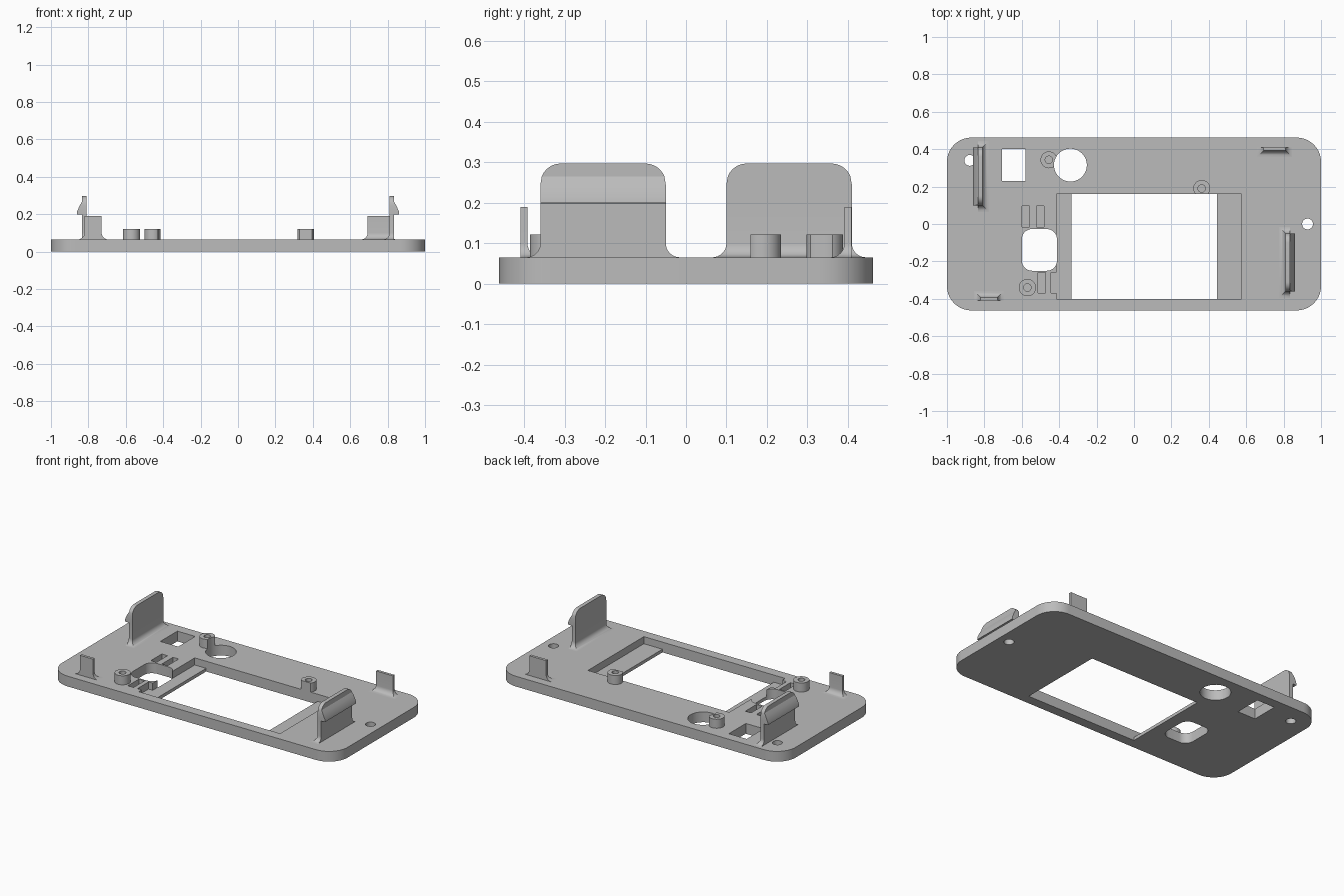
import bpy, bmesh
from math import sin, cos, pi, sqrt

cube = bpy.data.objects.get("Cube")
if cube:
    bpy.data.objects.remove(cube, do_unlink=True)

grey = bpy.data.materials.new("plain grey")
grey.use_nodes = True
grey.diffuse_color = (0.5, 0.5, 0.5, 1)
grey.node_tree.nodes["Principled BSDF"].inputs["Base Color"].default_value = (0.5, 0.5, 0.5, 1)

TOP = 0.065     # upper face of the plate
LEDGE = 0.02    # floor of the recesses
FILLET = 0.035  # blend at the foot of the upright walls


def loft(name, rings):
    """Closed solid through a stack of equally long outlines."""
    bm = bmesh.new()
    loops = [[bm.verts.new(p) for p in ring] for ring in rings]
    n = len(loops[0])
    for a, b in zip(loops, loops[1:]):
        for i in range(n):
            j = (i + 1) % n
            bm.faces.new((a[i], a[j], b[j], b[i]))
    bm.faces.new(loops[0][::-1])
    bm.faces.new(loops[-1])
    bmesh.ops.recalc_face_normals(bm, faces=bm.faces)
    mesh = bpy.data.meshes.new(name)
    bm.to_mesh(mesh)
    bm.free()
    mesh.materials.append(grey)
    obj = bpy.data.objects.new(name, mesh)
    bpy.context.collection.objects.link(obj)
    return obj


def slab(name, x0, x1, y0, y1, z0, z1, r=0):
    """Upright block, with rounded corners when r is given."""
    pts = []
    steps = 10 if r else 0
    corners = ((x1 - r, y1 - r), (x0 + r, y1 - r), (x0 + r, y0 + r), (x1 - r, y0 + r))
    for k, (cx, cy) in enumerate(corners):
        for i in range(steps + 1):
            a = pi / 2 * (k + i / max(steps, 1))
            pts.append((cx + r * cos(a), cy + r * sin(a)))
    return loft(name, [[(x, y, z) for x, y in pts] for z in (z0, z1)])


def disc(name, x, y, r, z0, z1):
    pts = [(x + r * cos(i * pi / 20), y + r * sin(i * pi / 20)) for i in range(40)]
    return loft(name, [[(px, py, z) for px, py in pts] for z in (z0, z1)])


def boolean(obj, other, operation):
    mod = obj.modifiers.new(operation.lower(), 'BOOLEAN')
    mod.operation = operation
    mod.solver = 'EXACT'
    mod.object = other
    bpy.context.view_layer.objects.active = obj
    bpy.ops.object.modifier_apply(modifier=mod.name)
    bpy.data.objects.remove(other, do_unlink=True)


def shade(obj):
    bpy.ops.object.select_all(action='DESELECT')
    obj.select_set(True)
    bpy.context.view_layer.objects.active = obj
    bpy.ops.object.shade_smooth_by_angle(angle=pi / 6)


# Plate with its screw posts
plate = slab("face_plate", -1, 1, -0.462, 0.462, 0, TOP, 0.13)
posts = [(-0.455, 0.343, 0.045), (0.362, 0.19, 0.045), (-0.57, -0.34, 0.046)]
for x, y, r in posts:
    boolean(plate, disc("post", x, y, r, 0.03, 0.122), 'UNION')

# Openings and recesses
low, high = -0.1, 0.3
cutters = [disc("pilot_hole", x, y, 0.02, 0.04, high) for x, y, r in posts]
cutters += [
    slab("window_recess", -0.415, 0.575, -0.4, 0.16, LEDGE, high),
    slab("window_opening", -0.335, 0.445, -0.4, 0.16, low, high),
    slab("square_opening", -0.705, -0.58, 0.23, 0.4, low, high),
    slab("rounded_opening", -0.6, -0.412, -0.25, -0.027, low, high, 0.055),
    disc("round_opening", -0.34, 0.315, 0.088, low, high),
    disc("left_screw_hole", 0.928, 0, 0.029, low, high),
    disc("right_screw_hole", -0.878, 0.34, 0.029, low, high),
    slab("notch", -0.445, -0.4, -0.37, -0.26, LEDGE, high),
]
for x, y in ((-0.58, 0.04), (-0.502, 0.04), (-0.492, -0.315)):
    cutters.append(slab("slot", x - 0.02, x + 0.02, y - 0.055, y + 0.055, LEDGE, high))
for cutter in cutters:
    boolean(plate, cutter, 'DIFFERENCE')
shade(plate)


def wall(name, half, thick, height, place, corner=0, hook=()):
    """Upright wall: flared foot, optional rounded top corners and outer hook.
    place maps (along, outward, z) into the model."""
    # each level is height, extra length, inward flare, outward hook
    levels = [(TOP - 0.01, FILLET, FILLET, 0)]
    for i in range(9):
        a = pi / 2 * i / 8
        flare = FILLET * (1 - sin(a))
        levels.append((TOP + FILLET * (1 - cos(a)), flare, flare, 0))

    def trim(z):
        d = max(0, z - (height - corner))
        return sqrt(max(0, corner ** 2 - d ** 2)) - corner

    for z, out in hook:
        levels.append((z, trim(z), 0, out))
    if corner:
        for i in range(9):
            z = height - corner + corner * sin(pi / 2 * i / 8)
            if not hook or z > hook[-1][0]:
                levels.append((z, trim(z), 0, 0))
    else:
        levels.append((height, 0, 0, 0))
    rings = []
    for z, extra, flare, out in levels:
        s = half + extra
        outline = ((-s, -flare), (s, -flare), (s, thick + out), (-s, thick + out))
        rings.append([place(u, v, z) for u, v in outline])
    shade(loft(name, rings))


# Hooked clips at the two ends
HOOK = ((0.198, 0), (0.199, 0.027), (0.215, 0.025), (0.245, 0.012), (0.265, 0))
for name, side, y in (("left_clip", 1, -0.205), ("right_clip", -1, 0.255)):
    wall(name, 0.155, 0.025, 0.297,
         lambda u, v, z: (side * (0.81 + v), y + u, z), 0.05, HOOK)

# Plain tabs along the long edges
for name, side, x, half in (("back_tab", 1, 0.752, 0.059), ("front_tab", -1, -0.775, 0.046)):
    wall(name, half, 0.017, 0.19,
         lambda u, v, z: (x + u, side * (0.392 + v), z))
